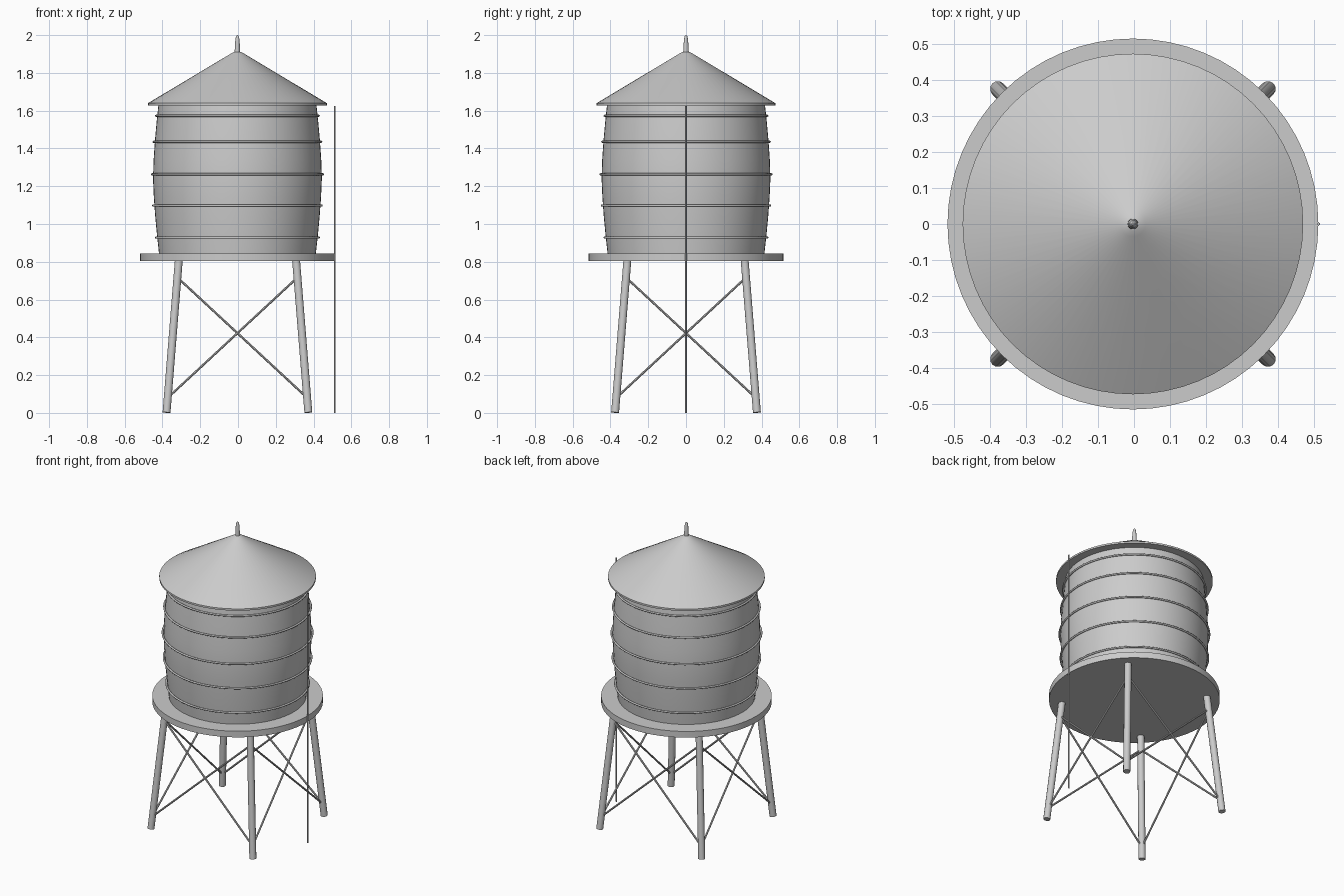
import bpy, bmesh, math
from mathutils import Vector

if "Cube" in bpy.data.objects:
    bpy.data.objects.remove(bpy.data.objects["Cube"], do_unlink=True)

CX = -0.003  # tower axis; the overflow pipe sticks out slightly on the left

grey = bpy.data.materials.new("light_grey")
grey.use_nodes = True
COLOR = (0.6, 0.6, 0.6, 1)
grey.diffuse_color = COLOR
grey.node_tree.nodes["Principled BSDF"].inputs["Base Color"].default_value = COLOR


def finish(obj, angle=30):
    obj.data.materials.clear()
    obj.data.materials.append(grey)
    bpy.ops.object.select_all(action="DESELECT")
    obj.select_set(True)
    bpy.context.view_layer.objects.active = obj
    bpy.ops.object.shade_smooth_by_angle(angle=math.radians(angle))
    return obj


def lathe(name, profile, sides=64):
    """Revolve (radius, height) points, closing both ends with flat caps."""
    bm = bmesh.new()
    rings = []
    for r, z in profile:
        rings.append([bm.verts.new((CX + r * math.cos(a), r * math.sin(a), z))
                      for a in (math.tau * i / sides for i in range(sides))])
    for low, high in zip(rings, rings[1:]):
        for i in range(sides):
            j = (i + 1) % sides
            bm.faces.new((low[i], low[j], high[j], high[i]))
    bm.faces.new(rings[0][::-1])
    bm.faces.new(rings[-1])
    mesh = bpy.data.meshes.new(name)
    bm.to_mesh(mesh)
    bm.free()
    obj = bpy.data.objects.new(name, mesh)
    bpy.context.collection.objects.link(obj)
    return finish(obj)


def rod(name, start, end, radius, sides=12):
    start, end = Vector(start), Vector(end)
    axis = end - start
    bpy.ops.mesh.primitive_cylinder_add(vertices=sides, radius=radius, depth=axis.length,
                                        location=(start + end) / 2)
    obj = bpy.context.object
    obj.name = name
    obj.rotation_euler = axis.to_track_quat("Z", "Y").to_euler()
    return finish(obj, 40)


# Deck, barrel-shaped tank, conical roof and finial
def tank_radius(z):
    return 0.447 - 0.031 * (abs(z - 1.25) / 0.4) ** 1.5


lathe("deck", [(0.515, 0.804), (0.515, 0.845)])
lathe("tank", [(tank_radius(z), z) for z in (0.84 + 0.1 * i for i in range(9))][:8]
      + [(tank_radius(1.635), 1.635)])
lathe("roof", [(0.473, 1.628), (0.473, 1.64), (0.035, 1.902), (0.02, 1.91), (0.008, 1.914)])
lathe("finial", [(0.015, 1.9), (0.014, 1.93), (0.011, 1.975), (0.008, 1.992), (0.003, 2.0)], 16)

# Hoops around the tank
for i, z in enumerate((0.928, 1.098, 1.263, 1.435, 1.573)):
    bpy.ops.mesh.primitive_torus_add(major_segments=64, minor_segments=8, location=(CX, 0, z),
                                     major_radius=tank_radius(z) + 0.006, minor_radius=0.006)
    bpy.context.object.name = f"hoop_{i + 1}"
    finish(bpy.context.object, 60)


# Splayed legs with crossed braces on each side
def leg_point(corner, z, extra=0):
    spread = 0.3755 - 0.0805 * z
    return Vector((CX + corner[0] * spread, corner[1] * spread, z))


corners = [("front_left", (1, -1)), ("back_left", (1, 1)),
           ("back_right", (-1, 1)), ("front_right", (-1, -1))]
for i, (label, corner) in enumerate(corners):
    rod(f"leg_{label}", leg_point(corner, 0.002), leg_point(corner, 0.82), 0.0215)
    following = corners[(i + 1) % 4][1]
    for n, (a, b) in enumerate(((corner, following), (following, corner))):
        low, high = leg_point(a, 0.08), leg_point(b, 0.717)
        tip = high + (high - low).normalized() * 0.015
        rod(f"brace_{label}_{n + 1}", low, tip, 0.006, 8)

# Thin vertical overflow pipe beside the tank
rod("overflow_pipe", (0.513, 0, 0), (0.513, 0, 1.625), 0.004, 8)
